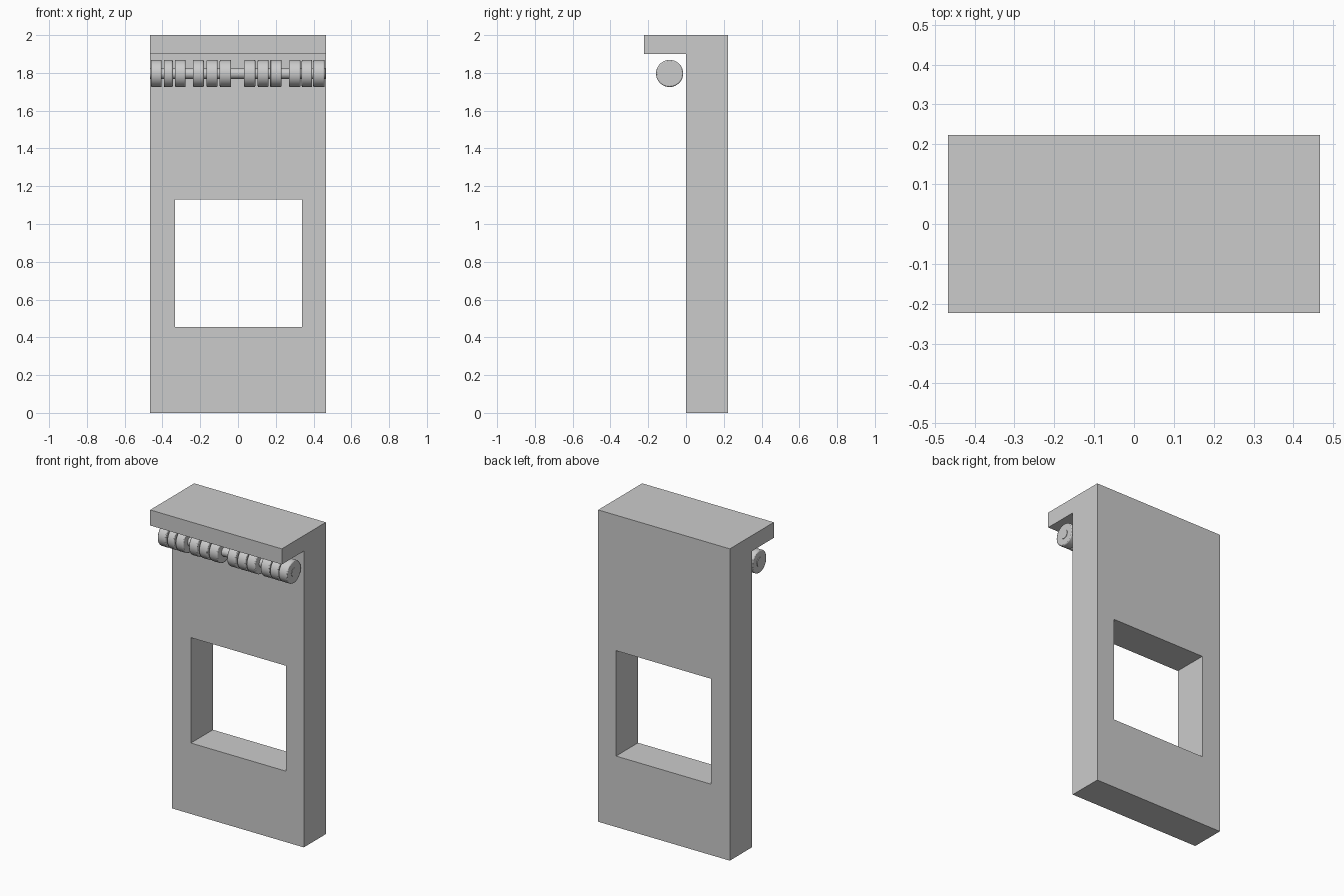
import bpy, bmesh
from math import radians

if "Cube" in bpy.data.objects:
    bpy.data.objects.remove(bpy.data.objects["Cube"])

W = 0.467               # half width of the panel
AXLE_Y, AXLE_Z = -0.087, 1.797


def x_cylinder(name, x0, x1, radius, bevel=0.0, sides=32):
    """Cylinder lying along x between x0 and x1."""
    bpy.ops.mesh.primitive_cylinder_add(
        vertices=sides, radius=radius, depth=x1 - x0,
        location=((x0 + x1) / 2, AXLE_Y, AXLE_Z), rotation=(0, radians(90), 0))
    ob = bpy.context.object
    ob.name = name
    if bevel:
        mod = ob.modifiers.new("rounded_rim", 'BEVEL')
        mod.width, mod.segments = bevel, 2
        mod.limit_method, mod.angle_limit = 'ANGLE', radians(40)
    bpy.ops.object.shade_smooth_by_angle(angle=radians(30))
    return ob


# Panel with overhanging top: L-shaped side profile extruded across x
profile = [(0, 0), (0.223, 0), (0.223, 2), (-0.223, 2), (-0.223, 1.9), (0, 1.9)]
bm = bmesh.new()
face = bm.faces.new([bm.verts.new((-W, y, z)) for y, z in profile])
ext = bmesh.ops.extrude_face_region(bm, geom=[face])
bmesh.ops.translate(bm, vec=(2 * W, 0, 0),
                    verts=[v for v in ext["geom"] if isinstance(v, bmesh.types.BMVert)])
bmesh.ops.recalc_face_normals(bm, faces=bm.faces)
mesh = bpy.data.meshes.new("panel")
bm.to_mesh(mesh)
bm.free()
panel = bpy.data.objects.new("panel", mesh)
bpy.context.collection.objects.link(panel)

# Square window through the panel
bpy.ops.mesh.primitive_cube_add(size=1, location=(0.003, 0.11, 0.793))
cutter = bpy.context.object
cutter.name = "window_cutter"
cutter.scale = (0.674, 0.6, 0.676)
cut = panel.modifiers.new("window", 'BOOLEAN')
cut.operation, cut.object, cut.solver = 'DIFFERENCE', cutter, 'EXACT'
bpy.context.view_layer.objects.active = panel
bpy.ops.object.modifier_apply(modifier=cut.name)
bpy.data.objects.remove(cutter)

# Axle under the overhang
x_cylinder("axle", -0.465, 0.462, 0.029, sides=24)

# Four groups of three rollers on the axle
rollers = [(-0.461, -0.404), (-0.393, -0.345), (-0.334, -0.277),
           (-0.239, -0.181), (-0.167, -0.108), (-0.097, -0.036),
           (0.032, 0.092), (0.104, 0.162), (0.170, 0.231),
           (0.270, 0.331), (0.337, 0.393), (0.398, 0.459)]
for i, (x0, x1) in enumerate(rollers):
    x_cylinder(f"roller_{i + 1}", x0, x1, 0.072, bevel=0.006)
